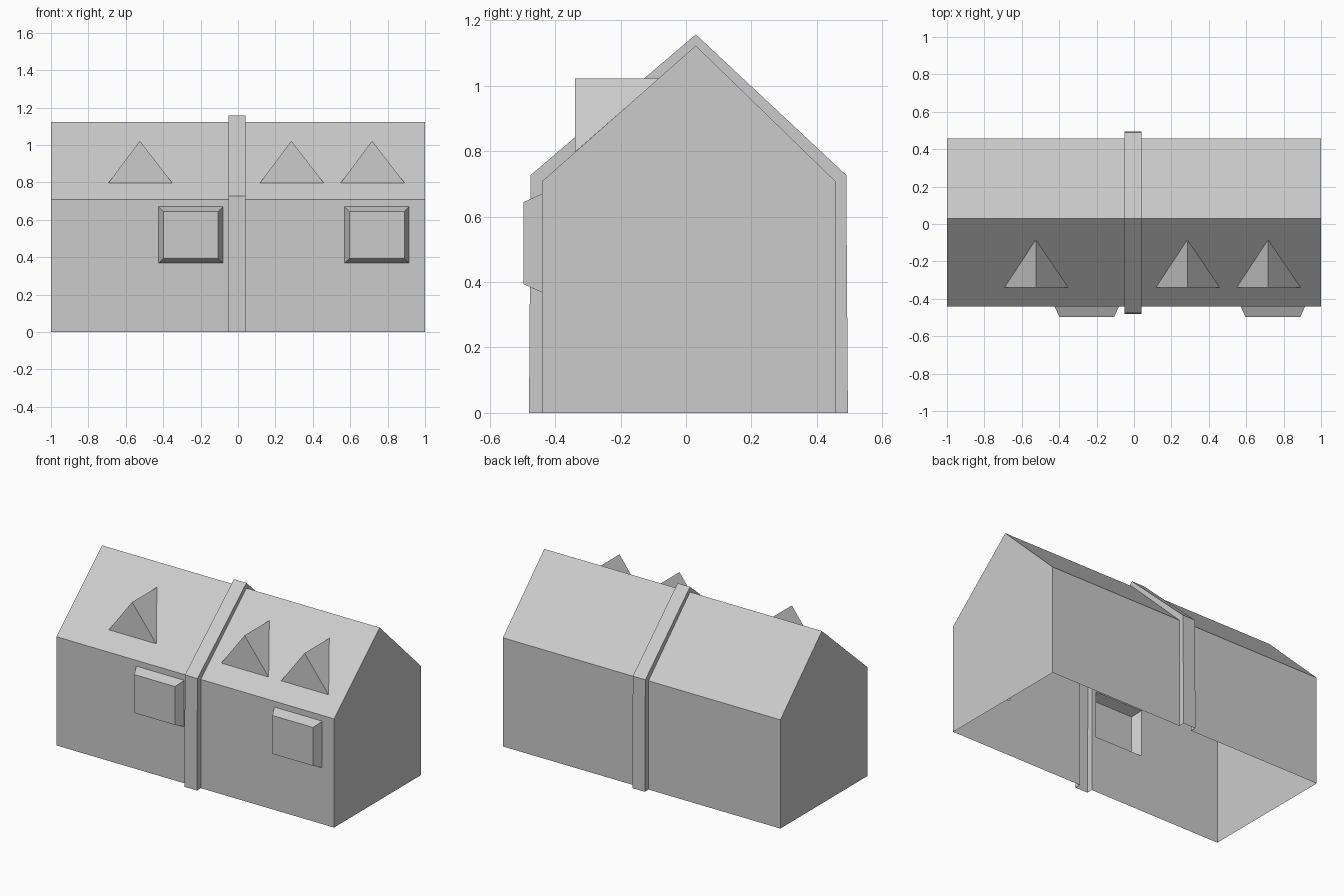
import bpy, bmesh

cube = bpy.data.objects.get("Cube")
if cube:
    bpy.data.objects.remove(cube, do_unlink=True)

grey = bpy.data.materials.new("plain grey")
grey.use_nodes = True
colour = (0.6, 0.6, 0.6, 1)
grey.diffuse_color = colour
grey.node_tree.nodes["Principled BSDF"].inputs["Base Color"].default_value = colour

# House cross-sections (y, z), from the front foot over the ridge to the back foot
HOUSE = [(-0.44, 0), (-0.44, 0.708), (0.03, 1.123), (0.457, 0.708), (0.457, 0)]
BAND = [(-0.48, 0), (-0.475, 0.727), (0.03, 1.157), (0.49, 0.727), (0.495, 0)]
BAND_X = (-0.05, 0.04)
WINDOW_X = {"right": (-0.425, -0.08), "left": (0.57, 0.915)}
WINDOW_Z = (0.368, 0.67)
WALL_Y, PANE_Y, BEVEL = -0.44, -0.497, 0.026


def face(bm, points):
    return bm.faces.new([bm.verts.new(p) for p in points])


def sweep(bm, profile, x0, x1):
    for (y, z), (v, w) in zip(profile, profile[1:]):
        face(bm, [(x0, y, z), (x1, y, z), (x1, v, w), (x0, v, w)])


def finish(bm, name):
    bmesh.ops.remove_doubles(bm, verts=bm.verts, dist=0.0005)
    mesh = bpy.data.meshes.new(name)
    bm.to_mesh(mesh)
    bm.free()
    mesh.materials.append(grey)
    obj = bpy.data.objects.new(name, mesh)
    bpy.context.collection.objects.link(obj)


# House shell, open underneath and behind the band
bm = bmesh.new()
sweep(bm, HOUSE, -1, BAND_X[0])
sweep(bm, HOUSE, BAND_X[1], 1)
face(bm, [(-1, y, z) for y, z in HOUSE])
face(bm, [(1, y, z) for y, z in reversed(HOUSE)])

# Openings behind the windows, cut in the front wall only
cuts = [((x, 0, 0), (1, 0, 0)) for pair in WINDOW_X.values() for x in pair]
cuts += [((0, 0, z), (0, 0, 1)) for z in WINDOW_Z]
for co, no in cuts:
    wall = [f for f in bm.faces if f.normal.y < -0.9 or f.calc_center_median().y < WALL_Y + 0.001]
    geom = wall + list({e for f in wall for e in f.edges}) + list({v for f in wall for v in f.verts})
    bmesh.ops.bisect_plane(bm, geom=geom, plane_co=co, plane_no=no)


def in_window(f):
    c = f.calc_center_median()
    return (c.y < WALL_Y + 0.001 and WINDOW_Z[0] < c.z < WINDOW_Z[1]
            and any(a < c.x < b for a, b in WINDOW_X.values()))


bmesh.ops.delete(bm, geom=[f for f in bm.faces if in_window(f)], context="FACES")
finish(bm, "house_shell")

# Raised band around walls and roof
bm = bmesh.new()
sweep(bm, BAND, *BAND_X)
for i in range(len(HOUSE) - 1):
    ring = [HOUSE[i], HOUSE[i + 1], BAND[i + 1], BAND[i]]
    face(bm, [(BAND_X[1], y, z) for y, z in ring])
    face(bm, [(BAND_X[0], y, z) for y, z in reversed(ring)])
finish(bm, "middle_band")

# Bevelled box windows
for side, (x0, x1) in WINDOW_X.items():
    bm = bmesh.new()
    z0, z1 = WINDOW_Z
    b = BEVEL
    base = [(x0, WALL_Y, z0), (x1, WALL_Y, z0), (x1, WALL_Y, z1), (x0, WALL_Y, z1)]
    pane = [(x0 + b, PANE_Y, z0 + b), (x1 - b, PANE_Y, z0 + b),
            (x1 - b, PANE_Y, z1 - b), (x0 + b, PANE_Y, z1 - b)]
    face(bm, pane)
    for i in range(4):
        j = (i + 1) % 4
        face(bm, [base[i], base[j], pane[j], pane[i]])
    finish(bm, side + "_window")

# Triangular dormers with level ridges
for name, x in (("right", -0.525), ("middle", 0.285), ("left", 0.717)):
    bm = bmesh.new()
    lo, hi = (x - 0.168, -0.34, 0.797), (x + 0.174, -0.34, 0.797)
    apex, back = (x, -0.34, 1.022), (x, -0.084, 1.022)
    for tri in ((lo, hi, apex), (lo, apex, back), (hi, back, apex)):
        face(bm, tri)
    finish(bm, name + "_dormer")
